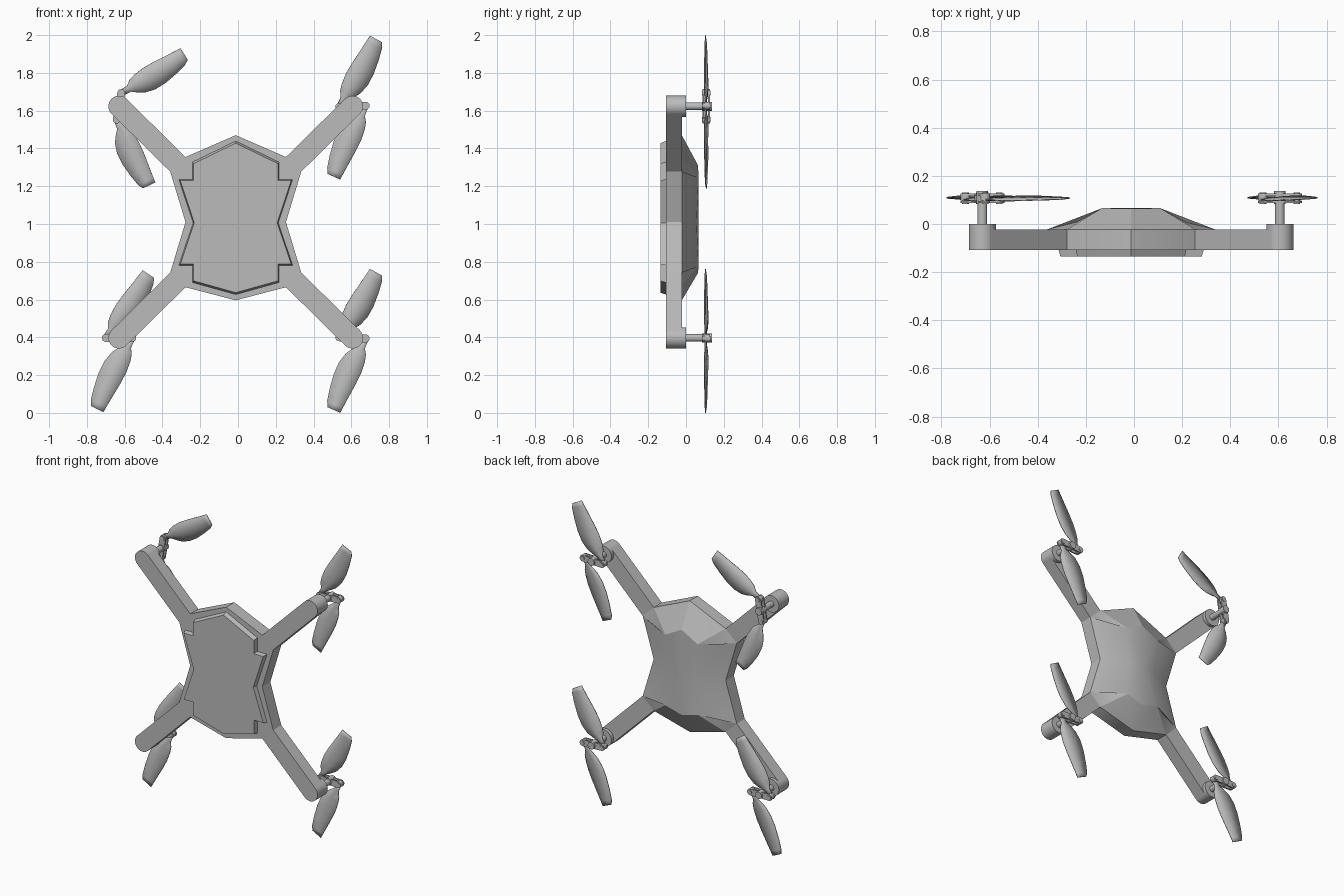
import bpy, bmesh
from math import sin, cos, pi, radians
from mathutils import Vector

if "Cube" in bpy.data.objects:
    bpy.data.objects.remove(bpy.data.objects["Cube"], do_unlink=True)

GREY = (0.5, 0.5, 0.5, 1)
mat = bpy.data.materials.new("plain grey")
mat.use_nodes = True
mat.diffuse_color = GREY
mat.node_tree.nodes["Principled BSDF"].inputs["Base Color"].default_value = GREY

CX, CZ = -0.012, 1.01        # body centre
ARM_Y0, ARM_Y1 = -0.107, -0.022


def finish(name, bm, angle=30):
    bmesh.ops.remove_doubles(bm, verts=bm.verts, dist=0.0001)
    bmesh.ops.recalc_face_normals(bm, faces=bm.faces)
    mesh = bpy.data.meshes.new(name)
    bm.to_mesh(mesh)
    bm.free()
    mesh.materials.append(mat)
    ob = bpy.data.objects.new(name, mesh)
    bpy.context.collection.objects.link(ob)
    bpy.ops.object.select_all(action='DESELECT')
    ob.select_set(True)
    bpy.context.view_layer.objects.active = ob
    bpy.ops.object.shade_smooth_by_angle(angle=radians(angle))
    return ob


def prism(name, outline, y0, y1, centre=(0, 0), front_scale=1.0):
    """Extrude an (x, z) outline along y, with an optional taper at the front."""
    bm = bmesh.new()
    cx, cz = centre
    front = [bm.verts.new((cx + x * front_scale, y0, cz + z * front_scale)) for x, z in outline]
    back = [bm.verts.new((cx + x, y1, cz + z)) for x, z in outline]
    bm.faces.new(front)
    bm.faces.new(back)
    n = len(outline)
    for i in range(n):
        j = (i + 1) % n
        bm.faces.new((front[i], front[j], back[j], back[i]))
    return finish(name, bm)


def mirrored(half):
    return half + [(-x, z) for x, z in reversed(half) if x > 0]


def disc(name, centre, r, y0, y1, n=24):
    ring = [(r * cos(2 * pi * i / n), r * sin(2 * pi * i / n)) for i in range(n)]
    return prism(name, ring, y0, y1, centre)


def link(name, p, q, r, y0, y1, n=8):
    """Flat bar with rounded ends between two (x, z) points."""
    p, q = Vector(p), Vector(q)
    d = (q - p).normalized()
    side = Vector((d.y, -d.x))
    pts = []
    for c, s in ((q, 1), (p, -1)):
        for i in range(n + 1):
            a = pi * i / n
            pts.append(c + s * r * (side * cos(a) + d * sin(a)))
    return prism(name, [tuple(v) for v in pts], y0, y1)


# Body frame and raised belly plate
frame = [(0, .46), (.265, .345), (.347, .268), (.266, 0),
         (.347, -.268), (.265, -.345), (0, -.414)]
prism("body_frame", mirrored(frame), ARM_Y0, ARM_Y1, (CX, CZ))
plate = [(0, .43), (.23, .318), (.23, .227), (.302, .227), (.226, -.004),
         (.302, -.229), (.23, -.229), (.23, -.32), (0, -.384)]
prism("belly_plate", mirrored(plate), -.136, ARM_Y0 + .002, (CX, CZ), .972)

# Faceted rear shell: four mirrored quarters around a raised spine
bm = bmesh.new()
for sx in (1, -1):
    for sz in (1, -1):
        pts = {
            "tip": (0, .46 if sz > 0 else .414, ARM_Y1),
            "a": (.265, .345, ARM_Y1), "b": (.347, .268, ARM_Y1),
            "waist": (.266, 0, ARM_Y1),
            "notch": (.225, .235, .008),
            "spine_end": (0, .3 if sz > 0 else .268, .064),
            "shoulder": (.12, .235, .066),
            "spine_side": (.1, 0, .056), "middle": (0, 0, .066),
        }
        v = {k: bm.verts.new((CX + sx * x, y, CZ + sz * z)) for k, (x, z, y) in pts.items()}
        for names in ("tip a shoulder", "tip shoulder spine_end", "a notch shoulder",
                      "a b notch", "b shoulder notch", "b waist spine_side",
                      "b spine_side shoulder", "middle spine_side shoulder",
                      "middle shoulder spine_end"):
            bm.faces.new([v[k] for k in names.split()])
finish("rear_shell", bm, 25)


def blade(name, root, tip):
    """Swept blade from its pivot to its tip, pitched near the root."""
    root, tip = Vector(root), Vector(tip)
    length = (tip - root).length
    d = (tip - root) / length
    side = Vector((d.y, -d.x))
    sections = [(0, -.016, .016), (.12, -.017, .02), (.19, -.036, .042),
                (.28, -.046, .064), (.42, -.052, .078), (.58, -.05, .078),
                (.78, -.043, .066), (.93, -.038, .052), (1, -.036, .036)]
    bm = bmesh.new()
    rows = []
    for t, w0, w1 in sections:
        pitch = .2 * (1 - .6 * t)
        row = []
        for w in (w0, (w0 + w1) / 2, w1):
            p = root + d * (t * length) + side * w
            row.append(bm.verts.new((p.x, .106 + pitch * (w - .01), p.y)))
        rows.append(row)
    for r0, r1 in zip(rows, rows[1:]):
        for i in range(2):
            bm.faces.new((r0[i], r0[i + 1], r1[i + 1], r1[i]))
    ob = finish(name, bm, 40)
    mod = ob.modifiers.new("thickness", 'SOLIDIFY')
    mod.thickness = .005
    mod.offset = 0


# Arms, motor pods and folding rotors: bar direction, then the two blade tips
rotors = {
    "upper_left": (1, 1, (.07, .003), (.73, 1.98), (.508, 1.25)),
    "lower_left": (1, -1, (.07, -.003), (.73, .745), (.508, .015)),
    "lower_right": (-1, -1, (-.07, 0), (-.745, .02), (-.475, .735)),
    "upper_right": (-1, 1, (-.012, -.07), (-.285, 1.90), (-.47, 1.205)),
}
for place, (sx, sz, bar, tip_a, tip_b) in rotors.items():
    c = Vector((CX + sx * .618, CZ + sz * .613))
    inner = Vector((CX + sx * .27, CZ + sz * .27))
    along = (c - inner).normalized()
    side = Vector((along.y, -along.x)) * .056
    arm = [inner + side, c + side, c - side, inner - side]
    prism("arm_" + place, [tuple(p) for p in arm], ARM_Y0, ARM_Y1)
    disc("motor_pod_" + place, c, .056, ARM_Y0, .001, 32)
    disc("shaft_" + place, c, .02, 0, .095)
    disc("hub_" + place, c, .024, .084, .137)
    bar = Vector(bar)
    near, far = c - bar, c + bar
    if place == "lower_right":
        near, far = c - bar, c + bar
    link("front_bar_" + place, near, far, .021, .087, .096)
    link("rear_bar_" + place, near, far, .021, .117, .126)
    for tag, pivot, tip in (("a", near, tip_a), ("b", far, tip_b)):
        disc("pivot_" + tag + "_" + place, pivot, .014, .084, .13, 16)
        disc("blade_root_" + tag + "_" + place, pivot, .02, .097, .116, 16)
        blade("blade_" + tag + "_" + place, pivot, tip)
